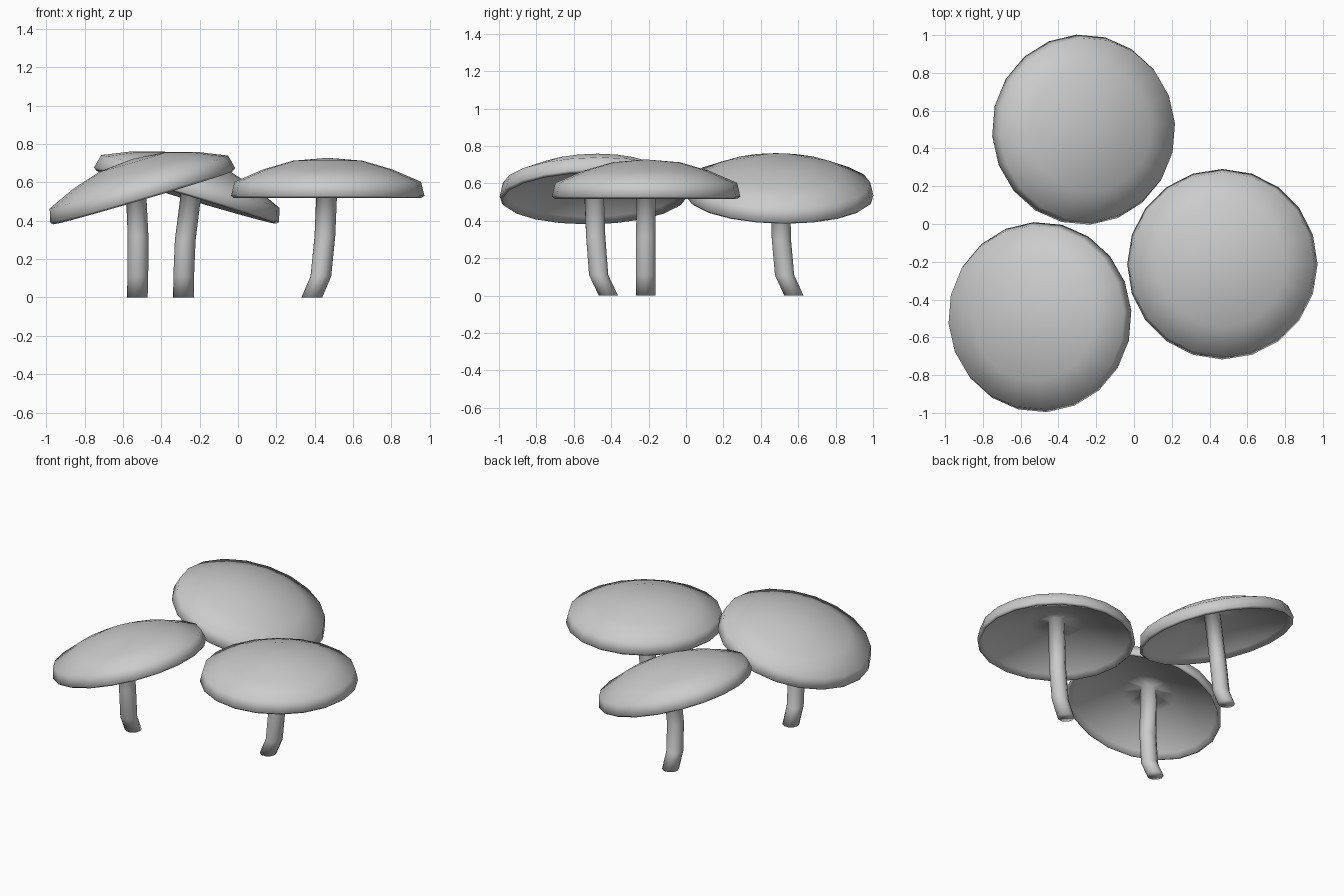
import bpy, bmesh
from math import sin, cos, pi, radians
from mathutils import Matrix, Vector

if "Cube" in bpy.data.objects:
    bpy.data.objects.remove(bpy.data.objects["Cube"])

CAP_SIDES, STEM_SIDES = 20, 10

# cap profile (radius, height): gill hollow -> rim lip -> dome
CAP_PROFILE = [(0.17, 0.135), (0.465, 0.035), (0.488, 0.0), (0.504, 0.012),
               (0.486, 0.085), (0.335, 0.15), (0.18, 0.195)]


def ring(bm, n, radius, centre):
    return [bm.verts.new(centre + Vector((radius * cos(2 * pi * i / n),
                                          radius * sin(2 * pi * i / n), 0)))
            for i in range(n)]


def bridge(bm, a, b):
    n = len(a)
    for i in range(n):
        j = (i + 1) % n
        bm.faces.new((a[i], a[j], b[j], b[i]))


def loop_edges(bm, verts):
    return [bm.edges.get((verts[i - 1], verts[i])) for i in range(len(verts))]


def make_mushroom(name, centre, tilt, turn, stem_path):
    bm = bmesh.new()
    place = (Matrix.Translation(centre) @ Matrix.Rotation(radians(turn), 4, 'Z')
             @ Matrix.Rotation(radians(tilt), 4, 'Y'))
    # cap
    cap = [ring(bm, CAP_SIDES, r, Vector((0, 0, h))) for r, h in CAP_PROFILE]
    for a, b in zip(cap, cap[1:]):
        bridge(bm, a, b)
    tip = bm.verts.new((0, 0, 0.21))
    for i in range(CAP_SIDES):
        bm.faces.new((cap[-1][i], cap[-1][(i + 1) % CAP_SIDES], tip))
    # top of the stem tilts with the cap
    joint = ring(bm, STEM_SIDES, 0.054, Vector((0, 0, 0.155)))
    bm.transform(place)
    # bent stem
    stem = [ring(bm, STEM_SIDES, 0.054, Vector(p)) for p in stem_path] + [joint]
    for a, b in zip(stem, stem[1:]):
        bridge(bm, a, b)
    bm.faces.new(stem[0])
    # gills run from the hollow into the stem
    bmesh.ops.bridge_loops(bm, edges=loop_edges(bm, cap[0]) + loop_edges(bm, joint))
    bmesh.ops.recalc_face_normals(bm, faces=bm.faces)
    for f in bm.faces:
        f.smooth = True
    mesh = bpy.data.meshes.new(name)
    bm.to_mesh(mesh)
    bm.free()
    bpy.context.collection.objects.link(bpy.data.objects.new(name, mesh))


# level mushroom on the right
make_mushroom("right_mushroom", (0.468, -0.213, 0.518), 0, 0,
              [(0.385, -0.215, 0), (0.432, -0.215, 0.11), (0.453, -0.215, 0.32)])

# front left mushroom, tilted outwards
make_mushroom("front_mushroom", (-0.493, -0.493, 0.52), -16.5, 4,
              [(-0.525, -0.415, 0), (-0.522, -0.467, 0.11), (-0.521, -0.483, 0.32)])

# back mushroom, tilted to the right
make_mushroom("back_mushroom", (-0.272, 0.499, 0.523), 16.5, 4,
              [(-0.284, 0.577, 0), (-0.283, 0.527, 0.11), (-0.275, 0.51, 0.3)])
